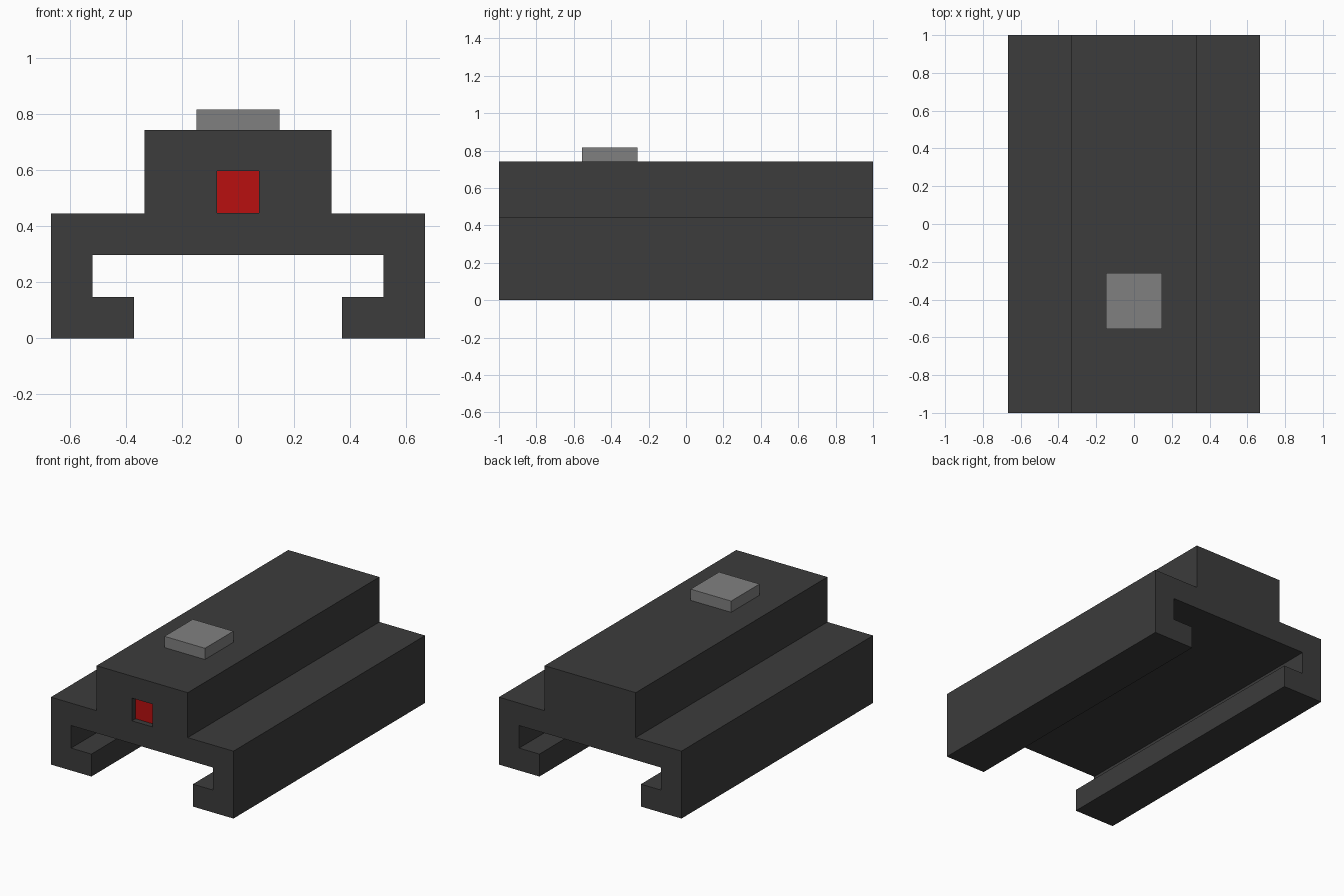
import bpy, bmesh

if "Cube" in bpy.data.objects:
    bpy.data.objects.remove(bpy.data.objects["Cube"])


def material(name, rgb):
    mat = bpy.data.materials.new(name)
    mat.diffuse_color = (*rgb, 1)
    mat.use_nodes = True
    mat.node_tree.nodes["Principled BSDF"].inputs["Base Color"].default_value = mat.diffuse_color
    return mat


def add_object(name, bm, mat=None):
    bmesh.ops.recalc_face_normals(bm, faces=bm.faces)
    mesh = bpy.data.meshes.new(name)
    bm.to_mesh(mesh)
    bm.free()
    obj = bpy.data.objects.new(name, mesh)
    bpy.context.collection.objects.link(obj)
    if mat:
        mesh.materials.append(mat)
    return obj


def box(name, low, high, mat=None):
    bm = bmesh.new()
    bmesh.ops.create_cube(bm, size=1)
    for v in bm.verts:
        v.co = [(a + b) / 2 + c * (b - a) for a, b, c in zip(low, high, v.co)]
    return add_object(name, bm, mat)


def extrude_profile(name, points, y0, y1, mat):
    bm = bmesh.new()
    face = bm.faces.new([bm.verts.new((x, y0, z)) for x, z in points])
    ext = bmesh.ops.extrude_face_region(bm, geom=[face])
    moved = [g for g in ext["geom"] if isinstance(g, bmesh.types.BMVert)]
    bmesh.ops.translate(bm, verts=moved, vec=(0, y1 - y0, 0))
    return add_object(name, bm, mat)


dark = material("dark_plastic", (0.045, 0.045, 0.045))
grey = material("button_grey", (0.216, 0.216, 0.216))
red = material("red_emitter", (0.48, 0.005, 0.005))

# Stepped body with rail clamp below: right half of the section, mirrored
half = [(0.333, 0.742), (0.333, 0.445), (0.667, 0.445), (0.667, 0),
        (0.371, 0), (0.371, 0.148), (0.519, 0.148), (0.519, 0.297)]
section = half + [(-x, z) for x, z in reversed(half)]
body = extrude_profile("rail_body", section, -1, 1, dark)

# Shallow square recess in the front
cutter = box("recess_cutter", (-0.075, -1.1, 0.447), (0.075, -0.95, 0.597), dark)
cutter.hide_render = True
cutter.hide_viewport = True
cut = body.modifiers.new("recess", "BOOLEAN")
cut.object = cutter
cut.operation = "DIFFERENCE"
cut.solver = "EXACT"

# Red panel inside the recess
box("emitter_panel", (-0.077, -0.963, 0.445), (0.077, -0.94, 0.599), red)

# Button on top
box("top_button", (-0.148, -0.556, 0.742), (0.148, -0.26, 0.816), grey)
